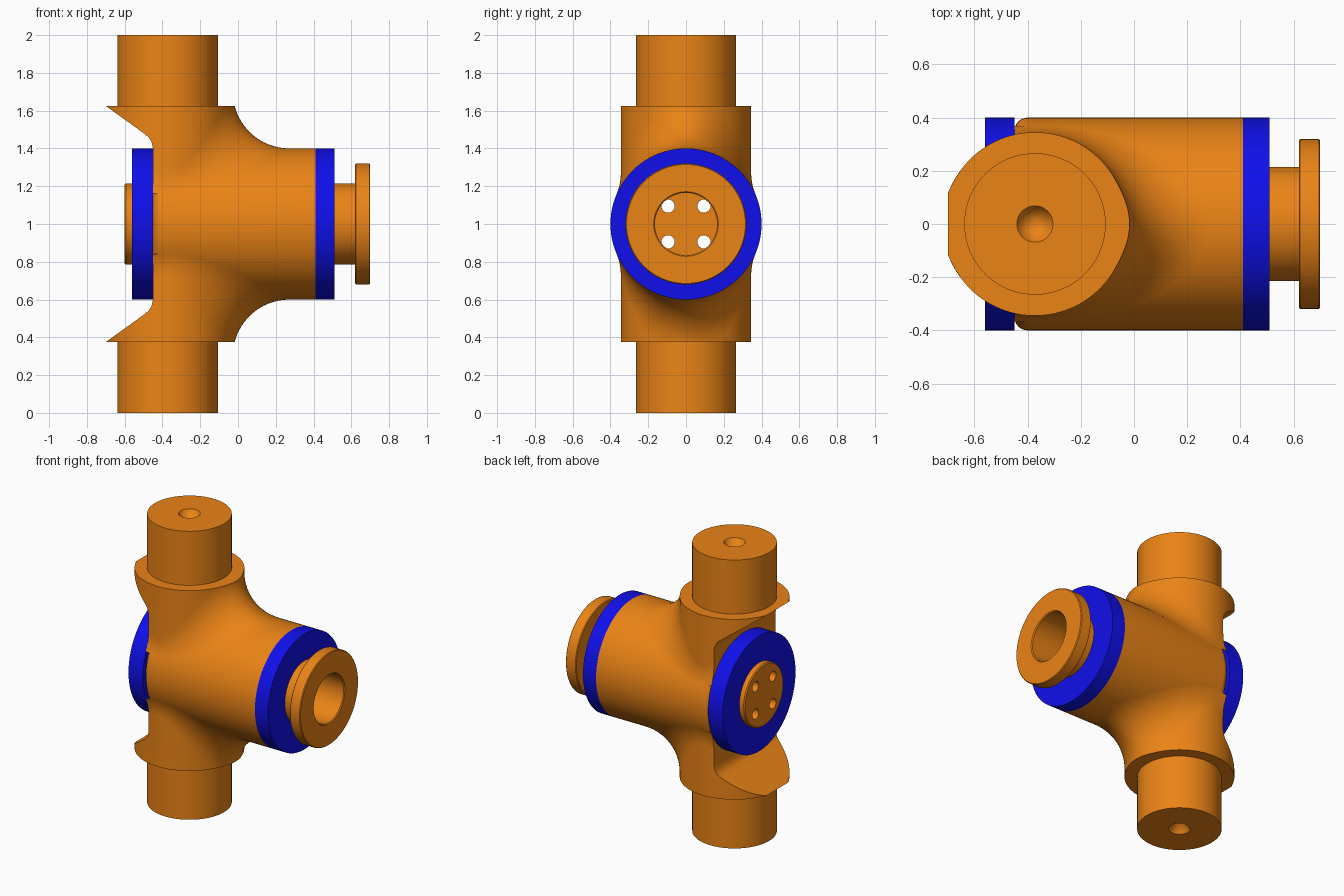
import bpy, bmesh, math
from mathutils import Vector

if "Cube" in bpy.data.objects:
    bpy.data.objects.remove(bpy.data.objects["Cube"])

PIN_X = -0.3725      # axis of the vertical pin
BODY_R = 0.4         # horizontal hub radius
NECK_R = 0.345       # vertical neck radius
FILLET = 0.3         # blend radius between neck and hub
COLLAR = 0.625       # collar height above the hub axis


def material(name, color):
    m = bpy.data.materials.new(name)
    m.diffuse_color = color
    m.use_nodes = True
    m.node_tree.nodes["Principled BSDF"].inputs["Base Color"].default_value = m.diffuse_color
    return m


ORANGE = material("orange", (0.83, 0.23, 0.008, 1))
BLUE = material("blue", (0.005, 0.005, 0.83, 1))


def finish(name, bm, mat=None):
    bmesh.ops.remove_doubles(bm, verts=bm.verts, dist=1e-5)
    bmesh.ops.recalc_face_normals(bm, faces=bm.faces)
    me = bpy.data.meshes.new(name)
    bm.to_mesh(me)
    bm.free()
    ob = bpy.data.objects.new(name, me)
    bpy.context.collection.objects.link(ob)
    if mat:
        me.materials.append(mat)
    return ob


def smooth(ob):
    bpy.ops.object.select_all(action='DESELECT')
    ob.select_set(True)
    bpy.context.view_layer.objects.active = ob
    bpy.ops.object.shade_smooth_by_angle(angle=math.radians(32))


def lathe(name, profile, place, mat, closed=False, n=96):
    """Spin (axial, radius) points; place(a, u, v) maps them into the world."""
    bm = bmesh.new()
    rings = []
    for i in range(n):
        t = 2 * math.pi * i / n
        rings.append([bm.verts.new(place(a, r * math.cos(t), r * math.sin(t))) for a, r in profile])
    count = len(profile)
    for i in range(n):
        A, B = rings[i], rings[(i + 1) % n]
        for j in range(count if closed else count - 1):
            k = (j + 1) % count
            bm.faces.new((A[j], A[k], B[k], B[j]))
    ob = finish(name, bm, mat)
    smooth(ob)
    return ob


def along_x(a, u, v):
    return (a, u, 1 + v)


def cut(ob, cutter):
    mod = ob.modifiers.new("cut", 'BOOLEAN')
    mod.object = cutter
    mod.operation = 'DIFFERENCE'
    mod.solver = 'EXACT'
    bpy.context.view_layer.objects.active = ob
    bpy.ops.object.modifier_apply(modifier=mod.name)
    smooth(ob)


# Horizontal hub with a rounded rear edge
hub = [(-0.45, 0.215), (-0.45, 0.35)]
hub += [(-0.40 - 0.05 * math.cos(a), 0.35 + 0.05 * math.sin(a))
        for a in [math.pi / 2 * i / 8 for i in range(1, 9)]]
hub += [(0.41, 0.40), (0.41, 0.215)]
lathe("hub", hub, along_x, ORANGE, True)

# Blue bearing rings on both ends
for name, x0, x1 in (("rear_ring", -0.56, -0.45), ("front_ring", 0.41, 0.51)):
    lathe(name, [(x0, 0.215), (x0, BODY_R), (x1, BODY_R), (x1, 0.215)], along_x, BLUE, True)

# Hollow spindle with a flange and a closed rear plate
spindle = lathe("spindle", [
    (-0.6, 0), (-0.6, 0.208), (-0.593, 0.215), (0.62, 0.215), (0.62, 0.315), (0.625, 0.32),
    (0.695, 0.32), (0.70, 0.315), (0.70, 0.171), (0.694, 0.165), (-0.52, 0.165), (-0.52, 0)],
    along_x, ORANGE)
# Four holes through the rear plate
for y in (-0.095, 0.095):
    for z in (-0.095, 0.095):
        drill = lathe("hole_cutter", [(-0.7, 0), (-0.7, 0.035), (-0.45, 0.035), (-0.45, 0)],
                      lambda a, u, v: (a, u + y, 1 + z + v), None, n=32)
        cut(spindle, drill)
        bpy.data.objects.remove(drill)


def relief_cutter():
    """Prism that trims the rear of the necks with a slope under the collars."""
    half = [(-0.70, 0.7), (-0.70, 0.625), (-0.50, 0.481), (-0.472, 0.458), (-0.458, 0.435), (-0.45, 0.40)]
    pts = [(-1.6, 0.7)] + half + [(x, -z) for x, z in reversed(half)] + [(-1.6, -0.7)]
    bm = bmesh.new()
    face = bm.faces.new([bm.verts.new((x, -1, 1 + z)) for x, z in pts])
    ext = bmesh.ops.extrude_face_region(bm, geom=[face])
    bmesh.ops.translate(bm, vec=(0, 2, 0), verts=[v for v in ext['geom'] if isinstance(v, bmesh.types.BMVert)])
    return finish("relief_cutter", bm)


def neck_column(t, steps=14):
    """Rolling-ball fillet section from neck to hub at angle t."""
    c, s = math.cos(t), math.sin(t)
    d = NECK_R + FILLET
    y = d * s
    z = math.sqrt((BODY_R + FILLET) ** 2 - y * y)
    centre = Vector((d * c, y, z))
    k = BODY_R / (BODY_R + FILLET)
    a = (Vector((NECK_R * c, NECK_R * s, z)) - centre).normalized()
    b = (Vector((d * c, y * k, z * k)) - centre).normalized()

    def arc(f):
        return centre + a.slerp(b, f) * FILLET
    lo, hi = 0.0, 1.0
    if z > COLLAR - 0.005:      # clip the arc at the collar face
        for _ in range(30):
            mid = (lo + hi) / 2
            lo, hi = (mid, hi) if arc(mid).z > COLLAR - 0.005 else (lo, mid)
    pts = [arc(lo + (1 - lo) * i / steps) for i in range(steps + 1)]
    top = Vector((pts[0].x, pts[0].y, COLLAR))
    return [top] + pts + [Vector((0.2 * c, 0.2 * s, 0.25))]


def neck(name, side, n=128):
    bm = bmesh.new()
    cols = []
    for i in range(n):
        col = neck_column(2 * math.pi * i / n)
        cols.append([bm.verts.new((PIN_X + p.x, p.y, 1 + side * p.z)) for p in col])
    for i in range(n):
        A, B = cols[i], cols[(i + 1) % n]
        for j in range(len(A) - 1):
            bm.faces.new((A[j], A[j + 1], B[j + 1], B[j]))
    bm.faces.new([c[0] for c in cols])
    bm.faces.new([c[-1] for c in cols])
    return finish(name, bm, ORANGE)


# Blended necks and pivot pins, above and below
cutter = relief_cutter()
for label, side in (("upper", 1), ("lower", -1)):
    cut(neck(label + "_neck", side), cutter)
    lathe(label + "_pin", [(0.62, 0), (0.62, 0.266), (1.0, 0.266), (1.0, 0.068), (0.88, 0)],
          lambda a, u, v: (PIN_X + u, v, 1 + side * a), ORANGE)
bpy.data.objects.remove(cutter)
